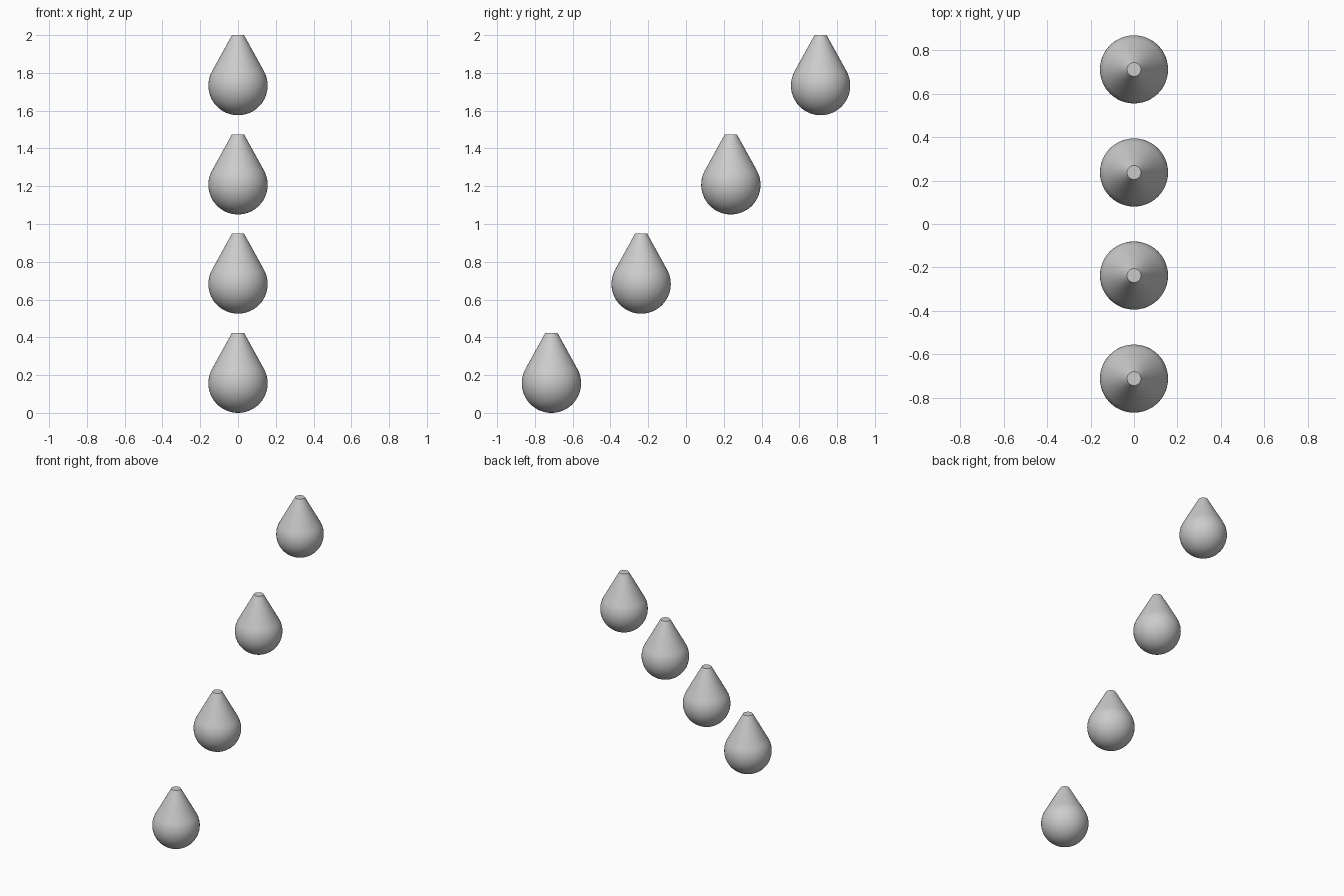
import bpy, bmesh
from math import sin, cos, pi, radians, hypot, atan2, acos

if "Cube" in bpy.data.objects:
    bpy.data.objects.remove(bpy.data.objects["Cube"])

R, TOP_R, H = 0.157, 0.032, 0.424   # ball radius, flat tip radius, drop height
SIDES, RINGS = 48, 20

# Angle where the straight neck leaves the ball tangentially
tip_z = H - R
tangent = atan2(tip_z, TOP_R) - acos(R / hypot(TOP_R, tip_z))

# Half profile: ball arc, then straight neck to the flat tip
profile = []
for i in range(1, RINGS + 1):
    a = -pi / 2 + (tangent + pi / 2) * i / RINGS
    profile.append((R * cos(a), R + R * sin(a)))
profile.append((TOP_R, H))

# Revolve the profile into a closed drop
mesh = bpy.data.meshes.new("drop")
bm = bmesh.new()
rings = [[bm.verts.new((r * cos(2 * pi * k / SIDES), r * sin(2 * pi * k / SIDES), z))
          for k in range(SIDES)] for r, z in profile]
bottom = bm.verts.new((0, 0, 0))
for k in range(SIDES):
    n = (k + 1) % SIDES
    bm.faces.new((bottom, rings[0][n], rings[0][k]))
    for lo, hi in zip(rings, rings[1:]):
        bm.faces.new((lo[k], lo[n], hi[n], hi[k]))
bm.faces.new(rings[-1])
bm.to_mesh(mesh)
bm.free()

# Four drops rising in a diagonal row from front to back
for i in range(4):
    drop = bpy.data.objects.new(f"drop_{i + 1}", mesh.copy())
    drop.location = (0, (i - 1.5) * 0.475, i * (2 - H) / 3)
    bpy.context.collection.objects.link(drop)
    bpy.ops.object.select_all(action='DESELECT')
    drop.select_set(True)
    bpy.context.view_layer.objects.active = drop
    bpy.ops.object.shade_smooth_by_angle(angle=radians(30))
bpy.data.meshes.remove(mesh)
